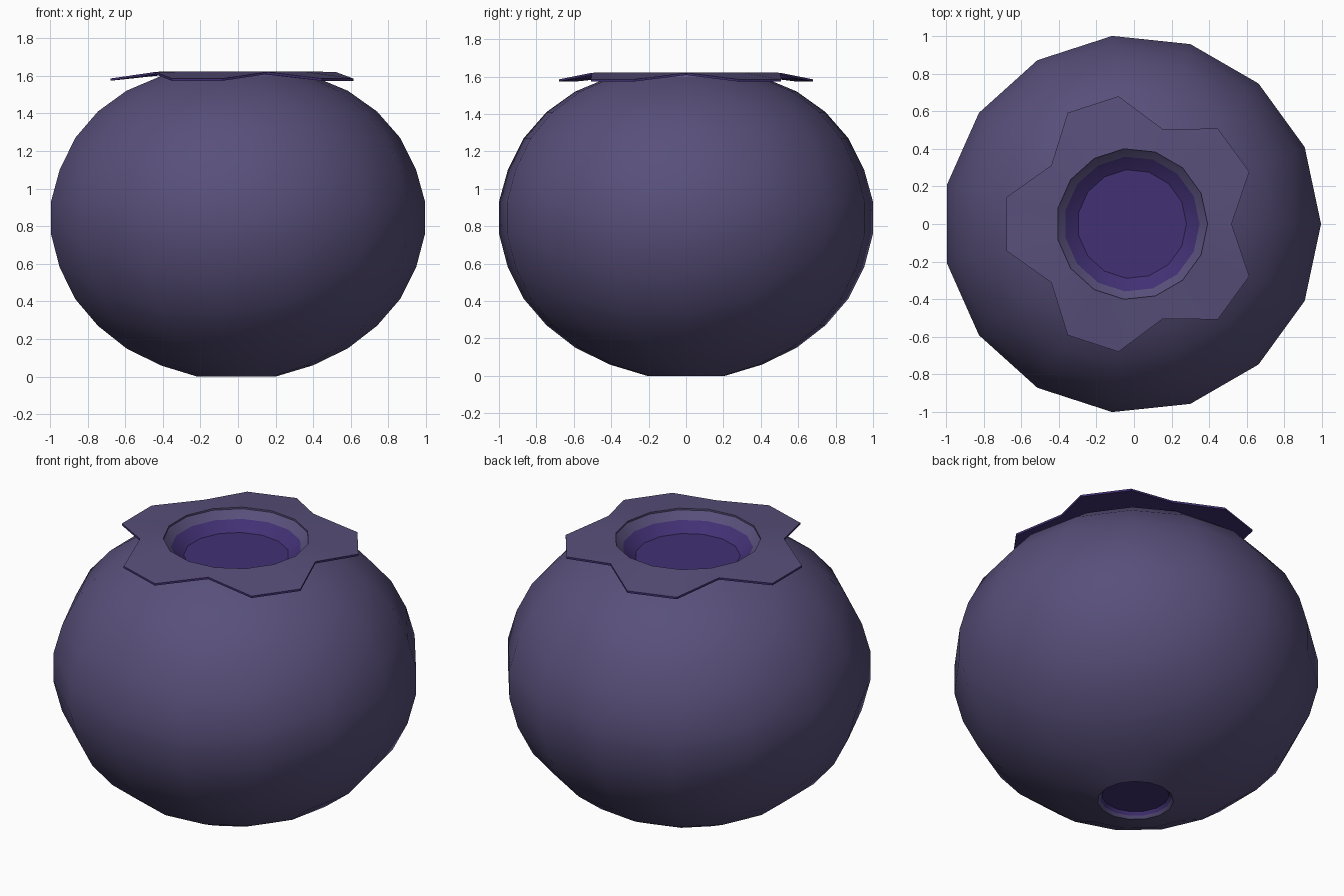
import bpy, bmesh, math

if "Cube" in bpy.data.objects:
    bpy.data.objects.remove(bpy.data.objects["Cube"])

SIDES = 15
CX = -0.011  # a 15-gon is lopsided in x, so shift it to centre the bounds


def material(name, rgb):
    m = bpy.data.materials.new(name)
    m.diffuse_color = (*rgb, 1)
    m.use_nodes = True
    m.node_tree.nodes["Principled BSDF"].inputs["Base Color"].default_value = m.diffuse_color
    return m


SKIN = material("dusky blue skin", (0.098, 0.079, 0.195))
PULP = material("deep purple", (0.054, 0.030, 0.175))


def ring(bm, radius, height):
    """One 15-sided ring; radius and height are functions of the corner number."""
    out = []
    for k in range(SIDES):
        a = 2 * math.pi * k / SIDES
        r = radius(k)
        out.append(bm.verts.new((CX + r * math.cos(a), r * math.sin(a), height(k))))
    return out


def bridge(bm, lower, upper, mat=0):
    for k in range(SIDES):
        n = (k + 1) % SIDES
        bm.faces.new((lower[k], lower[n], upper[n], upper[k])).material_index = mat


def finish(name, bm, angle):
    mesh = bpy.data.meshes.new(name)
    bm.to_mesh(mesh)
    bm.free()
    mesh.materials.append(SKIN)
    mesh.materials.append(PULP)
    ob = bpy.data.objects.new(name, mesh)
    bpy.context.collection.objects.link(ob)
    bpy.ops.object.select_all(action='DESELECT')
    ob.select_set(True)
    bpy.context.view_layer.objects.active = ob
    bpy.ops.object.shade_smooth_by_angle(angle=math.radians(angle))
    return ob


# Berry body: lathed profile of (radius, height, colour of the band above it)
profile = [
    (0.185, 0.035, 1), (0.195, 0.015, 0),                    # bottom dimple
    (0.21, 0.0, 0), (0.41, 0.06, 0), (0.595, 0.15, 0), (0.75, 0.27, 0),
    (0.873, 0.412, 0), (0.958, 0.58, 0), (1.0055, 0.76, 0),
    (1.0055, 0.93, 0), (0.958, 1.10, 0), (0.873, 1.27, 0),
    (0.75, 1.41, 0), (0.595, 1.52, 0), (0.415, 1.595, 0),
    (0.402, 1.612, 0), (0.36, 1.57, 1), (0.29, 1.52, 1),     # top pit
]
bm = bmesh.new()
rings = [ring(bm, lambda k, r=r: r, lambda k, z=z: z) for r, z, c in profile]
for i in range(len(rings) - 1):
    bridge(bm, rings[i], rings[i + 1], profile[i][2])
bm.faces.new(rings[0][::-1]).material_index = 1
bm.faces.new(rings[-1]).material_index = 1
finish("berry_body", bm, 30)

# Crown: thin five-lobed collar around the pit, lobes drooping slightly
T = 0.012
outer_r = lambda k: 0.53 if k % 3 == 0 else 0.683
outer_z = lambda k: 1.62 if k % 3 == 0 else 1.585
bm = bmesh.new()
top_in = ring(bm, lambda k: 0.402, lambda k: 1.622)
top_out = ring(bm, outer_r, outer_z)
low_out = ring(bm, outer_r, lambda k: outer_z(k) - T)
low_in = ring(bm, lambda k: 0.402, lambda k: 1.622 - T)
bridge(bm, top_out, top_in, 0)
bridge(bm, low_out, top_out, 1)
bridge(bm, low_in, low_out, 1)
bridge(bm, top_in, low_in, 0)
finish("crown", bm, 30)
